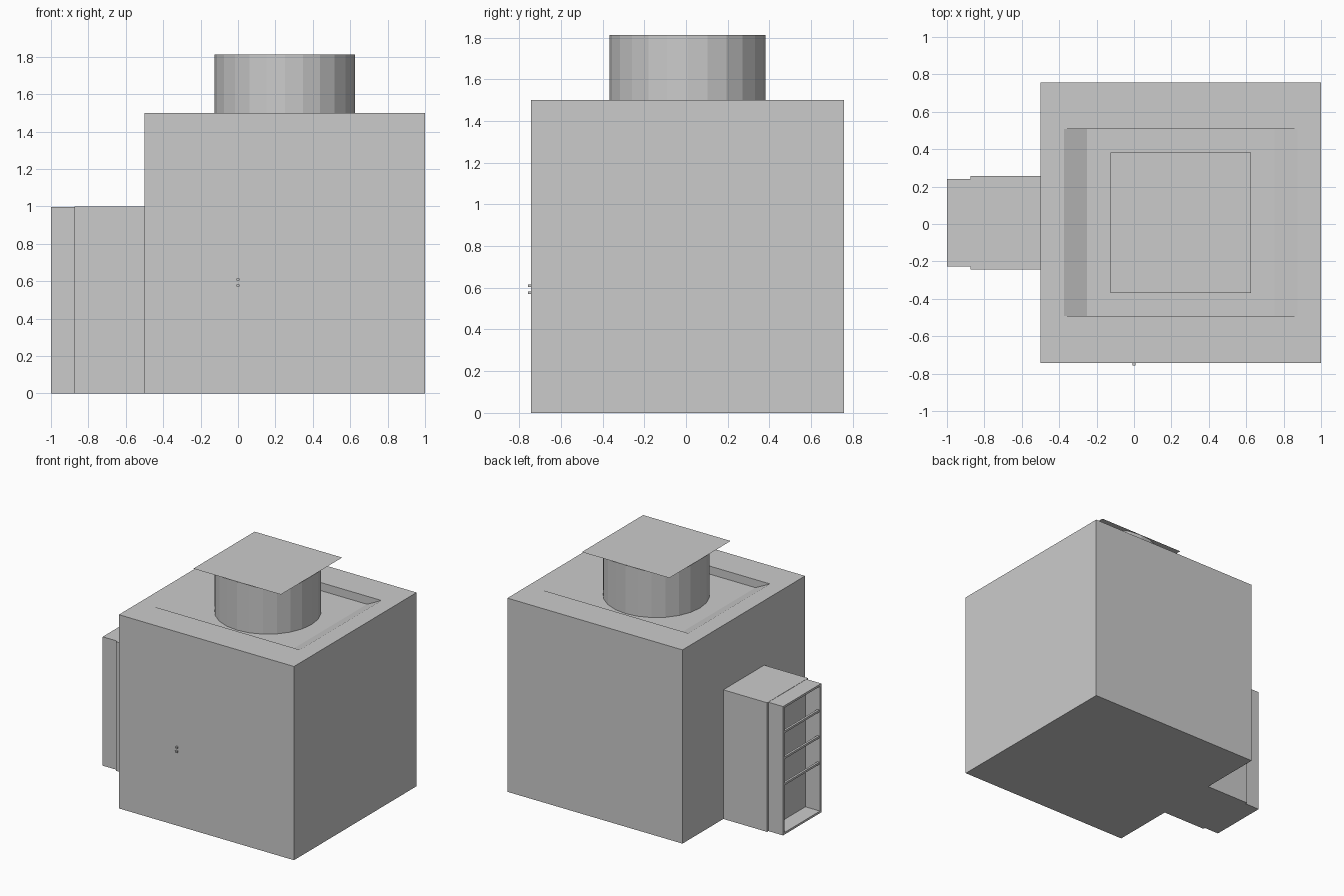
import bpy, bmesh, math

if "Cube" in bpy.data.objects:
    bpy.data.objects.remove(bpy.data.objects["Cube"])

CY = 0.007  # shared centre line in y


def mesh_object(name, verts, faces):
    me = bpy.data.meshes.new(name)
    me.from_pydata(verts, [], faces)
    bm = bmesh.new()
    bm.from_mesh(me)
    bmesh.ops.recalc_face_normals(bm, faces=bm.faces)
    bm.to_mesh(me)
    bm.free()
    ob = bpy.data.objects.new(name, me)
    bpy.context.collection.objects.link(ob)
    return ob


def prism(name, profile, y0, y1):
    """Extrude an xz profile along y."""
    n = len(profile)
    verts = [(x, y, z) for y in (y0, y1) for x, z in profile]
    faces = [list(range(n)), list(range(n, 2 * n))]
    faces += [(i, (i + 1) % n, n + (i + 1) % n, n + i) for i in range(n)]
    return mesh_object(name, verts, faces)


def box(name, x0, x1, y0, y1, z0, z1):
    return prism(name, [(x0, z0), (x1, z0), (x1, z1), (x0, z1)], y0, y1)


def cut(target, cutter):
    mod = target.modifiers.new("cut", 'BOOLEAN')
    mod.operation = 'DIFFERENCE'
    mod.solver = 'EXACT'
    mod.object = cutter
    cutter.hide_render = True
    cutter.hide_set(True)


# Main housing with a shallow tray, sloped at both ends, in the top
housing = box("housing", -0.5, 1.0, CY - 0.75, CY + 0.75, 0, 1.5)
tray = prism("tray_cutter",
             [(-0.375, 1.5), (-0.25, 1.4375), (0.75, 1.4375),
              (0.875, 1.5), (0.875, 1.6), (-0.375, 1.6)],
             CY - 0.5, CY + 0.5)
cut(housing, tray)

# Round fan shroud, 24 flat sides, open ended
bpy.ops.mesh.primitive_cylinder_add(vertices=24, radius=0.375, depth=0.375,
                                    end_fill_type='NOTHING',
                                    location=(0.25, CY, 1.625))
bpy.context.object.name = "fan_shroud"

# Flat square guard lying on the shroud
z = 1.8135
mesh_object("fan_guard",
            [(0.25 + sx * 0.375, CY + sy * 0.375, z)
             for sx, sy in ((-1, -1), (1, -1), (1, 1), (-1, 1))],
            [(0, 1, 2, 3)])

# Side duct
box("side_duct", -0.875, -0.5, CY - 0.25, CY + 0.25, 0, 1.0)

# Open frame on the duct mouth
W, T = 0.234, 0.016
frame = box("duct_frame", -1.0, -0.874, CY - W, CY + W, 0, 0.998)
opening = box("frame_cutter", -1.1, -0.8755, CY - W + T, CY + W - T, T, 0.998 - T)
cut(frame, opening)

# Horizontal bars across the opening
for i, zc in enumerate((0.385, 0.588, 0.79)):
    box(f"frame_bar_{i + 1}", -0.995, -0.978, CY - W + T, CY + W - T,
        zc - 0.008, zc + 0.008)

# Two small buttons on the front
for i, zc in enumerate((0.577, 0.609)):
    box(f"button_{i + 1}", -0.008, 0.008, CY - 0.764, CY - 0.75,
        zc - 0.006, zc + 0.006)
